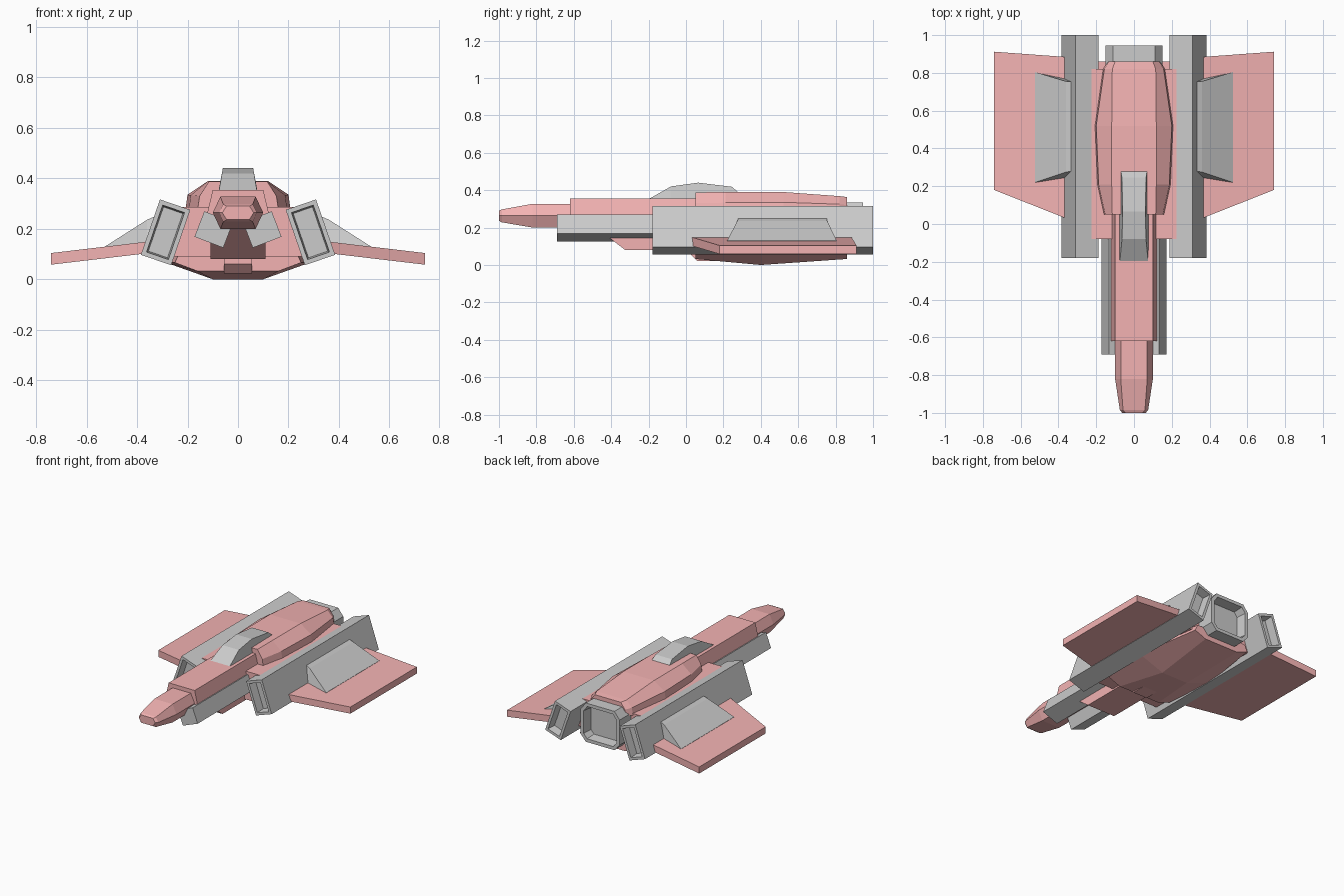
import bpy, bmesh, math

if "Cube" in bpy.data.objects:
    bpy.data.objects.remove(bpy.data.objects["Cube"])

red = bpy.data.materials.new("red_paint")
red.diffuse_color = (0.9, 0.45, 0.45, 1)
red.use_nodes = True
red.node_tree.nodes["Principled BSDF"].inputs["Base Color"].default_value = red.diffuse_color


def loft(name, rings, mat=None, mirror=False, recess=None):
    """Skin equal-sized rings of (x, y, z) points and cap both ends.
    recess = (ends, rim, depth) hollows the caps facing those y directions."""
    bm = bmesh.new()
    vs = [[bm.verts.new(p) for p in r] for r in rings]
    n = len(rings[0])
    for a, b in zip(vs, vs[1:]):
        for i in range(n):
            j = (i + 1) % n
            bm.faces.new((a[i], a[j], b[j], b[i]))
    bm.faces.new(vs[0])
    bm.faces.new(vs[-1])
    bmesh.ops.recalc_face_normals(bm, faces=bm.faces)
    if recess:
        ends, rim, depth = recess
        caps = [f for f in bm.faces if any(f.normal.y * e > 0.99 for e in ends)]
        bmesh.ops.inset_individual(bm, faces=caps, thickness=rim)
        bmesh.ops.inset_individual(bm, faces=caps, thickness=0.008, depth=-depth)
    me = bpy.data.meshes.new(name)
    bm.to_mesh(me)
    bm.free()
    ob = bpy.data.objects.new(name, me)
    bpy.context.collection.objects.link(ob)
    if mat:
        me.materials.append(mat)
    if mirror:
        ob.modifiers.new("Mirror", 'MIRROR')
    return ob


def section(y, half):
    """Symmetric ring at y from (half width, z) points listed top to bottom."""
    return [(w, y, z) for w, z in half] + [(-w, y, z) for w, z in reversed(half)]


def tilted_box(name, cx, cz, w, h, deg, y0, y1, **kw):
    """Long box along y, rolled about its own axis."""
    c, s = math.cos(math.radians(deg)), math.sin(math.radians(deg))
    pts = [(cx + u * c - v * s, cz + u * s + v * c) for u, v in
           ((-w / 2, -h / 2), (w / 2, -h / 2), (w / 2, h / 2), (-w / 2, h / 2))]
    return loft(name, [[(x, y, z) for x, z in pts] for y in (y0, y1)], **kw)


# Nose cone: hexagonal, tapering to a blunt tip
loft("nose", [section(y, [(t, z1), (m, 0.264), (t, z0)]) for y, t, m, z0, z1 in (
    (-1.0, 0.045, 0.062, 0.236, 0.29), (-0.985, 0.058, 0.075, 0.228, 0.297),
    (-0.82, 0.07, 0.1, 0.2, 0.327), (-0.55, 0.07, 0.1, 0.2, 0.327))], red)

# Forward fuselage
loft("neck", [section(y, [(0.1, 0.354), (0.125, 0.25), (0.1, 0.2)] if y > -0.6 else
                      [(0.1, 0.354), (0.125, 0.25), (0.1, 0.248)]) for y in (-0.62, -0.55, 0.2)], red)

# Chin block under the neck with a raked front
loft("chin", [[(x, y, z) for y, z in ((-0.52, 0.23), (-0.325, 0.08), (0.15, 0.08), (0.15, 0.23))]
              for x in (-0.108, 0.108)], red)

# Twin gun barrels
tilted_box("guns", 0.096, 0.197, 0.122, 0.108, 21, -0.69, 0.1, mirror=True)

# Main body
loft("body", [section(y, [(0.255, 0.287), (0.255, 0.09)]) for y in (-0.08, 0.82)], red)

# Upper dome: shoulders swell in the middle
loft("upper_dome", [section(y, [(t, zt), (w - 0.008, zs), (w, 0.275)]) for y, t, w, zt, zs in (
    (0.05, 0.115, 0.16, 0.388, 0.33), (0.21, 0.118, 0.195, 0.39, 0.333),
    (0.52, 0.118, 0.208, 0.39, 0.335), (0.82, 0.115, 0.165, 0.368, 0.325),
    (0.86, 0.1, 0.14, 0.363, 0.32))], red)

# Lower hull: shallow faceted belly
loft("lower_hull", [section(y, [(w - 0.02, 0.11), (w, 0.066), (b, zb)]) for y, w, b, zb in (
    (0.05, 0.25, 0.16, 0.032), (0.4, 0.285, 0.1, 0.0), (0.86, 0.215, 0.13, 0.032))], red)

# Small keel block ahead of the belly
loft("keel", [section(y, [(0.055, 0.1), (0.055, z)]) for y, z in ((0.02, 0.06), (0.06, 0.022), (0.2, 0.022))], red)

# Canopy: swept side profile, narrower on top
profile = [(-0.2, 0.352), (-0.08, 0.42), (0.065, 0.44), (0.245, 0.418), (0.28, 0.388)]
loft("canopy", [section(y, [(0.075 - 0.17 * (z - 0.352), z), (0.078, 0.345)]) for y, z in profile])

# Side pods with hollow ends
tilted_box("side_pods", 0.287, 0.186, 0.127, 0.232, 19, -0.18, 1.0,
           mirror=True, recess=((-1, 1), 0.025, 0.06))

# Wings: drooping slabs
loft("wings", [[(x, y0, z), (x, y1, z), (x, y1, z + 0.046), (x, y0, z + 0.046)] for x, y0, y1, z in (
    (0.3, 0.006, 0.88, 0.11), (0.74, 0.18, 0.912, 0.058))], red, mirror=True)

# Wing fairings: sloping wedges between pod and wing
loft("wing_fairings", [
    [(0.3, 0.285, 0.262), (0.3, 0.75, 0.262), (0.3, 0.75, 0.13), (0.3, 0.24, 0.13)],
    [(0.36, 0.275, 0.236), (0.36, 0.755, 0.236), (0.36, 0.77, 0.13), (0.36, 0.24, 0.13)],
    [(0.525, 0.22, 0.131), (0.525, 0.805, 0.131), (0.525, 0.805, 0.11), (0.525, 0.22, 0.11)]], mirror=True)

# Rear engine nozzle: chamfered and hollow
loft("engine_nozzle", [section(y, [(0.11, 0.335), (0.15, 0.285), (0.15, 0.11), (0.11, 0.065)])
                       for y in (0.78, 0.945)], recess=((1,), 0.025, 0.07))
